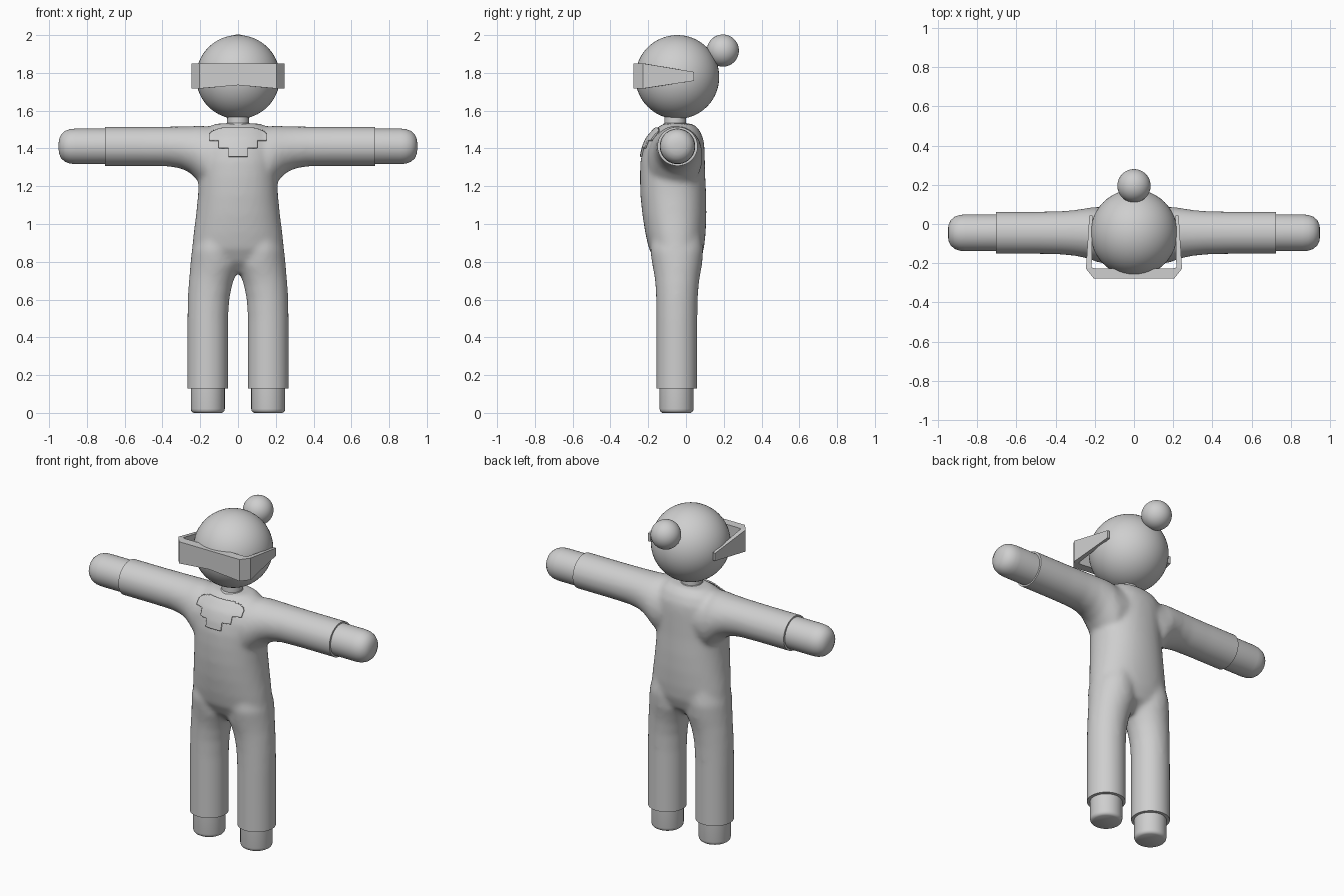
import bpy, bmesh, math
from mathutils import Vector
from mathutils.bvhtree import BVHTree

cube = bpy.data.objects.get("Cube")
if cube:
    bpy.data.objects.remove(cube)

grey = bpy.data.materials.new("light grey")
grey.use_nodes = True
colour = (0.62, 0.62, 0.62, 1)
grey.diffuse_color = colour
grey.node_tree.nodes["Principled BSDF"].inputs["Base Color"].default_value = colour


def finish(name, bm, smooth=True):
    """Turn a bmesh into a shaded object."""
    bmesh.ops.recalc_face_normals(bm, faces=bm.faces[:])
    mesh = bpy.data.meshes.new(name)
    bm.to_mesh(mesh)
    bm.free()
    mesh.materials.append(grey)
    obj = bpy.data.objects.new(name, mesh)
    bpy.context.collection.objects.link(obj)
    if smooth:
        bpy.ops.object.select_all(action="DESELECT")
        obj.select_set(True)
        bpy.context.view_layer.objects.active = obj
        bpy.ops.object.shade_smooth_by_angle(angle=math.radians(40))
    return obj


def loft(bm, sections, place, sides=40, power=1.0):
    """Skin oval sections (t, a0, a1, b0, b1); place maps (t, a, b) to x, y, z."""
    def bend(v):
        return math.copysign(abs(v) ** power, v)
    rings = []
    for t, a0, a1, b0, b1 in sections:
        ring = []
        for i in range(sides):
            ang = math.tau * i / sides
            a = (a0 + a1) / 2 + (a1 - a0) / 2 * bend(math.cos(ang))
            b = (b0 + b1) / 2 + (b1 - b0) / 2 * bend(math.sin(ang))
            ring.append(bm.verts.new(place(t, a, b)))
        rings.append(ring)
    for low, high in zip(rings, rings[1:]):
        for i in range(sides):
            j = (i + 1) % sides
            bm.faces.new((low[i], low[j], high[j], high[i]))
    bm.faces.new(rings[0])
    bm.faces.new(rings[-1])


def round_part(name, profile, a, b, place):
    bm = bmesh.new()
    loft(bm, [(t, a - r, a + r, b - r, b + r) for t, r in profile], place)
    return finish(name, bm)


def upright(s):
    return lambda t, a, b: (s * a, b, t)


def sideways(s):
    return lambda t, a, b: (s * t, a, b)


# Suit: torso, legs and sleeves, fused and softened
torso = [(.74, .10, -.10, .00), (.80, .21, -.16, .07), (.87, .243, -.197, .095),
         (.95, .235, -.215, .104), (1.05, .222, -.231, .108), (1.15, .212, -.241, .107),
         (1.25, .207, -.244, .102), (1.33, .21, -.241, .10), (1.40, .21, -.228, .098),
         (1.45, .20, -.208, .093), (1.50, .17, -.165, .07), (1.532, .12, -.12, .035)]
leg = [(.06, .052, .269, -.157, .06), (.50, .052, .268, -.157, .06),
       (.60, .046, .266, -.158, .062), (.68, .03, .262, -.162, .068),
       (.73, .012, .257, -.168, .075), (.78, -.01, .253, -.178, .085),
       (.86, .0, .245, -.19, .092), (.94, .02, .22, -.18, .08)]
sleeve = [(0, -.20, .08, 1.22, 1.51), (.17, -.20, .087, 1.18, 1.518),
          (.205, -.188, .087, 1.22, 1.521), (.25, -.173, .08, 1.268, 1.518),
          (.30, -.163, .072, 1.293, 1.517), (.37, -.156, .066, 1.305, 1.516),
          (.50, -.153, .063, 1.307, 1.515), (.80, -.153, .063, 1.307, 1.515)]
bm = bmesh.new()
loft(bm, [(z, -w, w, y0, y1) for z, w, y0, y1 in torso], upright(1), 56, 0.92)
for s in (1, -1):
    loft(bm, leg, upright(s))
    loft(bm, sleeve, sideways(s))
rough = finish("rough_suit", bm, False)
fuse = rough.modifiers.new("fuse", "REMESH")
fuse.mode = "VOXEL"
fuse.voxel_size = 0.012
soften = rough.modifiers.new("soften", "SMOOTH")
soften.factor = 0.5
soften.iterations = 14
depsgraph = bpy.context.evaluated_depsgraph_get()
bm = bmesh.new()
bm.from_mesh(rough.evaluated_get(depsgraph).to_mesh())
bpy.data.objects.remove(rough)

# Trim cuffs and hems square
for point, normal in (((.725, 0, 0), (1, 0, 0)), ((-.705, 0, 0), (-1, 0, 0)),
                      ((0, 0, .13), (0, 0, -1))):
    bmesh.ops.bisect_plane(bm, geom=bm.verts[:] + bm.edges[:] + bm.faces[:],
                           plane_co=point, plane_no=normal, clear_outer=True)
    bmesh.ops.holes_fill(bm, edges=[e for e in bm.edges if e.is_boundary], sides=0)
surface = BVHTree.FromBMesh(bm)
finish("suit", bm)


# Stepped bib, a thin plate lying on the chest
def bib_width(z):
    for top, width in ((1.40, .05), (1.44, .10), (1.465, .15)):
        if z < top:
            return width
    return .15 * math.sqrt(max(0, 1 - ((z - 1.465) / .045) ** 2))


bm = bmesh.new()
step = 0.005
corners = {}


def on_chest(i, k):
    if (i, k) not in corners:
        hit = surface.ray_cast(Vector((i * step, -1, 1.355 + k * step)), Vector((0, 1, 0)))
        corners[i, k] = hit[0] and bm.verts.new(hit[0] + hit[1] * 0.005)
    return corners[i, k]


for k in range(30):
    for i in range(-30, 30):
        if abs((i + .5) * step) < bib_width(1.355 + (k + .5) * step):
            quad = [on_chest(i, k), on_chest(i + 1, k),
                    on_chest(i + 1, k + 1), on_chest(i, k + 1)]
            if all(quad):
                bm.faces.new(quad)
bmesh.ops.delete(bm, geom=[v for v in bm.verts if not v.link_faces], context="VERTS")
bib = finish("chest_bib", bm)
thick = bib.modifiers.new("thickness", "SOLIDIFY")
thick.thickness = 0.008
thick.offset = 0

# Hands and feet
hand = [(.60, .094), (.86, .094), (.89, .091), (.915, .082), (.935, .065),
        (.946, .042), (.95, .015)]
foot = [(0, .075), (.005, .083), (.012, .088), (.022, .09), (.20, .09)]
for s, side in ((1, "left"), (-1, "right")):
    round_part(side + "_hand", hand, -.045, 1.411, sideways(s))
    round_part(side + "_foot", foot, .16, -.05, upright(s))

# Neck
round_part("neck", [(1.48, .075), (1.525, .068), (1.535, .058), (1.62, .055)],
           0, -.057, upright(1))

# Head and hair bun
for name, radius, centre in (("head", .222, (0, -.046, 1.778)),
                             ("hair_bun", .085, (0, .195, 1.918))):
    bm = bmesh.new()
    bmesh.ops.create_uvsphere(bm, u_segments=48, v_segments=32, radius=radius)
    bmesh.ops.translate(bm, verts=bm.verts[:], vec=centre)
    finish(name, bm)

# Visor: outer x, y, inner x, y, bottom and top, from the left tip to the middle
half = [(.228, .043, .212, .043, 1.758, 1.805), (.245, -.228, .216, -.222, 1.717, 1.85),
        (.205, -.278, .20, -.226, 1.717, 1.85), (0, -.278, 0, -.226, 1.735, 1.85)]
stations = half + [(-p[0], p[1], -p[2], *p[3:]) for p in reversed(half[:-1])]
bm = bmesh.new()
rings = [[bm.verts.new(c) for c in ((ox, oy, lo), (ox, oy, hi), (ix, iy, hi), (ix, iy, lo))]
         for ox, oy, ix, iy, lo, hi in stations]
for a, b in zip(rings, rings[1:]):
    for i in range(4):
        j = (i + 1) % 4
        bm.faces.new((a[i], a[j], b[j], b[i]))
bm.faces.new(rings[0])
bm.faces.new(rings[-1])
finish("visor", bm, False)
